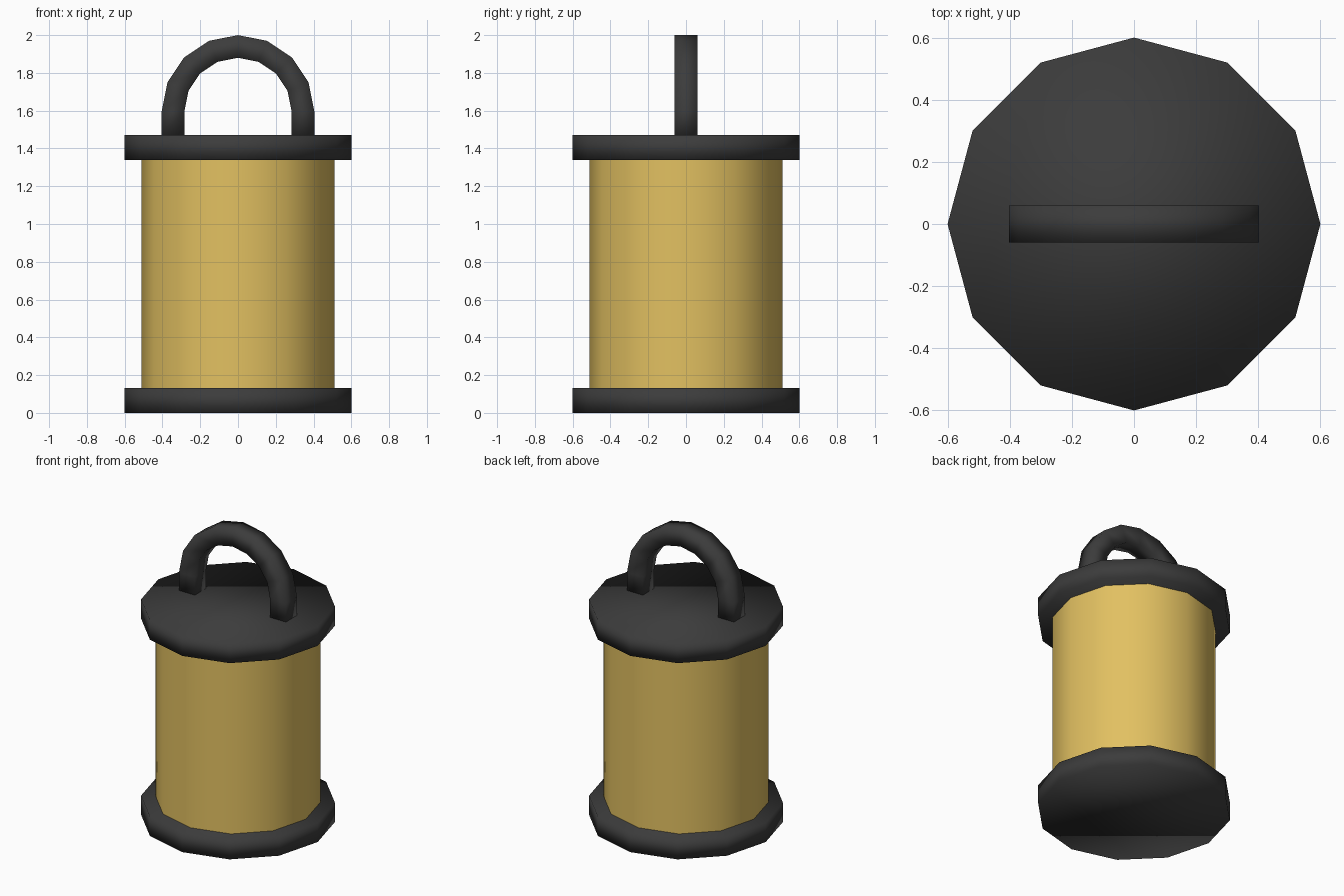
import bpy, math

if "Cube" in bpy.data.objects:
    bpy.data.objects.remove(bpy.data.objects["Cube"])

SIDES = 12


def material(name, rgb):
    m = bpy.data.materials.new(name)
    m.diffuse_color = (*rgb, 1.0)
    m.use_nodes = True
    m.node_tree.nodes["Principled BSDF"].inputs["Base Color"].default_value = m.diffuse_color
    return m


black = material("dark_metal", (0.045, 0.045, 0.045))
gold = material("warm_gold", (0.76, 0.53, 0.12))


def add_mesh(name, verts, faces, mat):
    me = bpy.data.meshes.new(name)
    me.from_pydata(verts, [], faces)
    me.materials.append(mat)
    me.polygons.foreach_set("use_smooth", [True] * len(me.polygons))
    me.update()
    ob = bpy.data.objects.new(name, me)
    bpy.context.collection.objects.link(ob)
    return ob


def prism(name, radius, z0, z1, mat, capped=True):
    verts = []
    for z in (z0, z1):
        for i in range(SIDES):
            a = 2 * math.pi * i / SIDES
            verts.append((radius * math.cos(a), radius * math.sin(a), z))
    faces = []
    for i in range(SIDES):
        j = (i + 1) % SIDES
        faces.append((i, j, SIDES + j, SIDES + i))
    if capped:
        faces.append(tuple(reversed(range(SIDES))))
        faces.append(tuple(range(SIDES, 2 * SIDES)))
    return add_mesh(name, verts, faces, mat)


# Base and lid discs, with the lamp body between them
prism("base", 0.602, 0.0, 0.132, black)
prism("lid", 0.602, 1.34, 1.472, black)
prism("body", 0.512, 0.12, 1.35, gold, capped=False)

# Carrying handle: square section swept up, over a half circle, and down
R, H, ZC = 0.344, 0.06, 1.596
path = [(R, 1.46, 0.0)]
for k in range(9):
    t = math.pi * k / 8
    path.append((R * math.cos(t), ZC + R * math.sin(t), t))
path.append((-R, 1.46, math.pi))

verts = []
for x, z, t in path:
    for r, y in ((-H, -H), (H, -H), (H, H), (-H, H)):
        verts.append((x + r * math.cos(t), y, z + r * math.sin(t)))
faces = []
for s in range(len(path) - 1):
    for k in range(4):
        n = (k + 1) % 4
        a, b = s * 4, s * 4 + 4
        faces.append((a + k, a + n, b + n, b + k))
last = 4 * (len(path) - 1)
faces.append((3, 2, 1, 0))
faces.append((last, last + 1, last + 2, last + 3))
add_mesh("handle", verts, faces, black)
